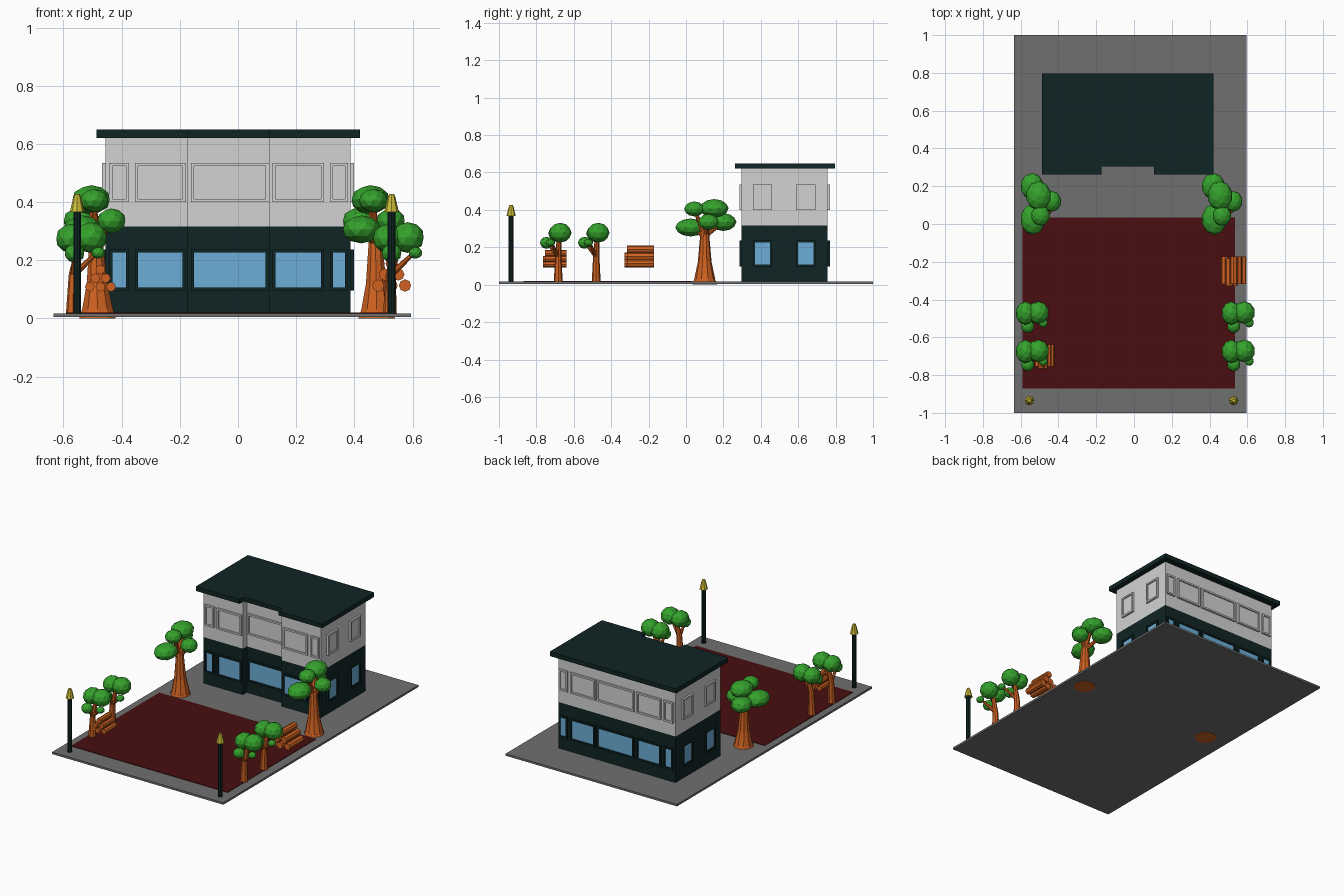
import bpy, bmesh, math
from mathutils import Matrix, Vector

if "Cube" in bpy.data.objects:
    bpy.data.objects.remove(bpy.data.objects["Cube"])


def material(name, rgb):
    m = bpy.data.materials.new(name)
    m.diffuse_color = (*rgb, 1)
    m.use_nodes = True
    m.node_tree.nodes["Principled BSDF"].inputs["Base Color"].default_value = m.diffuse_color
    return m


GREY = material("paving_grey", (0.16, 0.16, 0.16))
RED = material("dark_red", (0.065, 0.004, 0.005))
TEAL = material("dark_teal", (0.005, 0.018, 0.018))
WHITE = material("wall_white", (0.65, 0.65, 0.65))
BLUE = material("glass_blue", (0.15, 0.42, 0.68))
GREEN = material("leaf_green", (0.035, 0.36, 0.025))
WOOD = material("wood_orange", (0.62, 0.12, 0.015))
YELLOW = material("lamp_yellow", (0.62, 0.52, 0.04))


def finish(bm, name, *mats):
    bmesh.ops.recalc_face_normals(bm, faces=bm.faces)
    me = bpy.data.meshes.new(name)
    bm.to_mesh(me)
    bm.free()
    for m in mats:
        me.materials.append(m)
    ob = bpy.data.objects.new(name, me)
    bpy.context.collection.objects.link(ob)
    return ob


def prism(name, outline, z0, z1, mat):
    """Extrude a plan outline from z0 to z1."""
    bm = bmesh.new()
    f = bm.faces.new([bm.verts.new((x, y, z0)) for x, y in outline])
    r = bmesh.ops.extrude_face_region(bm, geom=[f])
    bmesh.ops.translate(bm, vec=(0, 0, z1 - z0),
                        verts=[v for v in r["geom"] if isinstance(v, bmesh.types.BMVert)])
    return finish(bm, name, mat)


def rect(x0, x1, y0, y1):
    return [(x0, y0), (x1, y0), (x1, y1), (x0, y1)]


def notched(x0, x1, y0, y1, depth):
    """Plan with a recess in the middle of the front."""
    a, b = -0.173, 0.106
    return [(x0, y0), (a, y0), (a, y0 + depth), (b, y0 + depth),
            (b, y0), (x1, y0), (x1, y1), (x0, y1)]


def limb(bm, points, sides):
    """Chain of tapered segments through (x, y, z, radius) points."""
    for p, q in zip(points, points[1:]):
        a, b = Vector(p[:3]), Vector(q[:3])
        d = b - a
        rot = Vector((0, 0, 1)).rotation_difference(d).to_matrix().to_4x4()
        bmesh.ops.create_cone(bm, cap_ends=True, segments=sides, radius1=p[3], radius2=q[3],
                              depth=d.length, matrix=Matrix.Translation((a + b) / 2) @ rot)


def foliage(name, blobs, offset):
    bm = bmesh.new()
    for x, y, z, rx, ry, rz in blobs:
        m = Matrix.Translation(Vector((x, y, z)) + offset) @ Matrix.Diagonal((rx, ry, rz, 1))
        bmesh.ops.create_icosphere(bm, subdivisions=2, radius=1, matrix=m)
    finish(bm, name, GREEN)


def trunk(name, limbs, offset, sides):
    bm = bmesh.new()
    for pts in limbs:
        limb(bm, [(x + offset.x, y + offset.y, z + offset.z, r) for x, y, z, r in pts], sides)
    finish(bm, name, WOOD)


# Site
prism("ground_slab", rect(-0.635, 0.595, -1, 1), 0.004, 0.017, GREY)
prism("red_court", rect(-0.59, 0.535, -0.87, 0.035), 0.016, 0.020, RED)

# Building
X0, X1, Y0, Y1 = -0.455, 0.387, 0.297, 0.757
walls = notched(X0, X1, Y0, Y1, 0.04)
prism("lower_storey", walls, 0.016, 0.316, TEAL)
prism("upper_storey", walls, 0.316, 0.622, WHITE)
prism("roof", notched(-0.487, 0.42, 0.263, 0.797, 0.042), 0.62, 0.649, TEAL)


def window(name, pos, angle, width, z0, z1, frame, pane):
    """Projecting frame with a recessed pane, facing -y before rotation."""
    bm = bmesh.new()
    t = 0.012
    bmesh.ops.create_cube(bm, size=1, matrix=Matrix.Translation((0, -t / 2, (z0 + z1) / 2))
                          @ Matrix.Diagonal((width, t, z1 - z0, 1)))
    front = min(bm.faces, key=lambda f: f.calc_center_median().y)
    bmesh.ops.inset_region(bm, faces=[front], thickness=0.011, use_even_offset=True)
    r = bmesh.ops.extrude_face_region(bm, geom=[front])
    new = [f for f in r["geom"] if isinstance(f, bmesh.types.BMFace)][0]
    bmesh.ops.translate(bm, vec=(0, 0.008, 0), verts=new.verts)
    new.material_index = 1
    if front.is_valid:
        bmesh.ops.delete(bm, geom=[front], context="FACES_ONLY")
    ob = finish(bm, name, frame, pane)
    ob.location = (*pos, 0)
    ob.rotation_euler.z = math.radians(angle)


spots = []
for x0, x1 in ((-0.443, -0.374), (-0.354, -0.179), (-0.162, 0.106),
               (0.118, 0.296), (0.316, 0.378)):
    mid, w = (x0 + x1) / 2, x1 - x0
    recess = 0.04 if x0 == -0.162 else 0
    spots.append(("front", (mid, Y0 + recess), 0, w))
    spots.append(("back", (mid, Y1), 180, w))
for y in (0.409, 0.640):
    spots.append(("right", (X1, y), 90, 0.104))
    spots.append(("left", (X0, y), 270, 0.104))
for side, pos, ang, w in spots:
    window(side + "_lower_window", pos, ang, w, 0.096, 0.237, TEAL, BLUE)
    window(side + "_upper_window", pos, ang, w, 0.400, 0.535, WHITE, WHITE)

# Street lamps
for x in (-0.553, 0.528):
    bm = bmesh.new()
    limb(bm, [(x, -0.935, 0.016, 0.014), (x, -0.935, 0.37, 0.014)], 10)
    finish(bm, "lamp_post", TEAL)
    bm = bmesh.new()
    limb(bm, [(x, -0.935, 0.366, 0.025), (x, -0.935, 0.413, 0.014),
              (x, -0.935, 0.427, 0.009)], 8)
    finish(bm, "lamp_head", YELLOW)

# Large trees beside the building
big_blobs = [(0.455, 0.15, 0.408, 0.067, 0.078, 0.05), (0.465, 0.045, 0.405, 0.05, 0.055, 0.04),
             (0.425, 0.025, 0.306, 0.067, 0.083, 0.048), (0.42, 0.20, 0.335, 0.062, 0.07, 0.048),
             (0.525, 0.12, 0.335, 0.05, 0.055, 0.043)]
big_limbs = [[(0.477, 0.1, 0, 0.066), (0.477, 0.1, 0.03, 0.056), (0.475, 0.1, 0.12, 0.037),
              (0.472, 0.1, 0.29, 0.022), (0.46, 0.14, 0.39, 0.011)]]
big_limbs += [[(0.474, 0.1, 0.26, 0.015), (x, y, z, 0.008)] for x, y, z, *_ in big_blobs[1:]]
for dx in (0, -0.96):
    off = Vector((dx, 0, 0))
    trunk("large_tree_trunk", big_limbs, off, 10)
    foliage("large_tree_leaves", big_blobs, off)

# Small trees along both sides
small_blobs = [(0.583, -0.672, 0.278, 0.058, 0.06, 0.053), (0.515, -0.675, 0.275, 0.052, 0.062, 0.05),
               (0.528, -0.745, 0.224, 0.035, 0.036, 0.032), (0.61, -0.725, 0.225, 0.024, 0.026, 0.02)]
small_limbs = [[(0.522, -0.683, 0.01, 0.024), (0.525, -0.683, 0.15, 0.017),
                (0.55, -0.678, 0.27, 0.011)],
               [(0.525, -0.683, 0.15, 0.012), (0.528, -0.74, 0.22, 0.007)],
               [(0.525, -0.683, 0.15, 0.012), (0.605, -0.72, 0.225, 0.007)]]
for dx in (0, -1.09):
    for dy in (0, 0.203):
        off = Vector((dx, dy, 0))
        trunk("small_tree_trunk", small_limbs, off, 8)
        foliage("small_tree_leaves", small_blobs, off)

# Log piles, stacked three, two, one
for cx, cy, length, r in ((-0.473, -0.702, 0.115, 0.0165), (0.528, -0.25, 0.145, 0.021)):
    bm = bmesh.new()
    for row in range(3):
        for i in range(3 - row):
            x = cx + (i - (2 - row) / 2) * r * 2.2
            z = 0.092 + r + row * r * 1.8
            s = 0.006 * (-1) ** (i + row)
            limb(bm, [(x, cy - length / 2 + s, z, r), (x, cy + length / 2 + s, z, r)], 8)
    finish(bm, "log_pile", WOOD)
